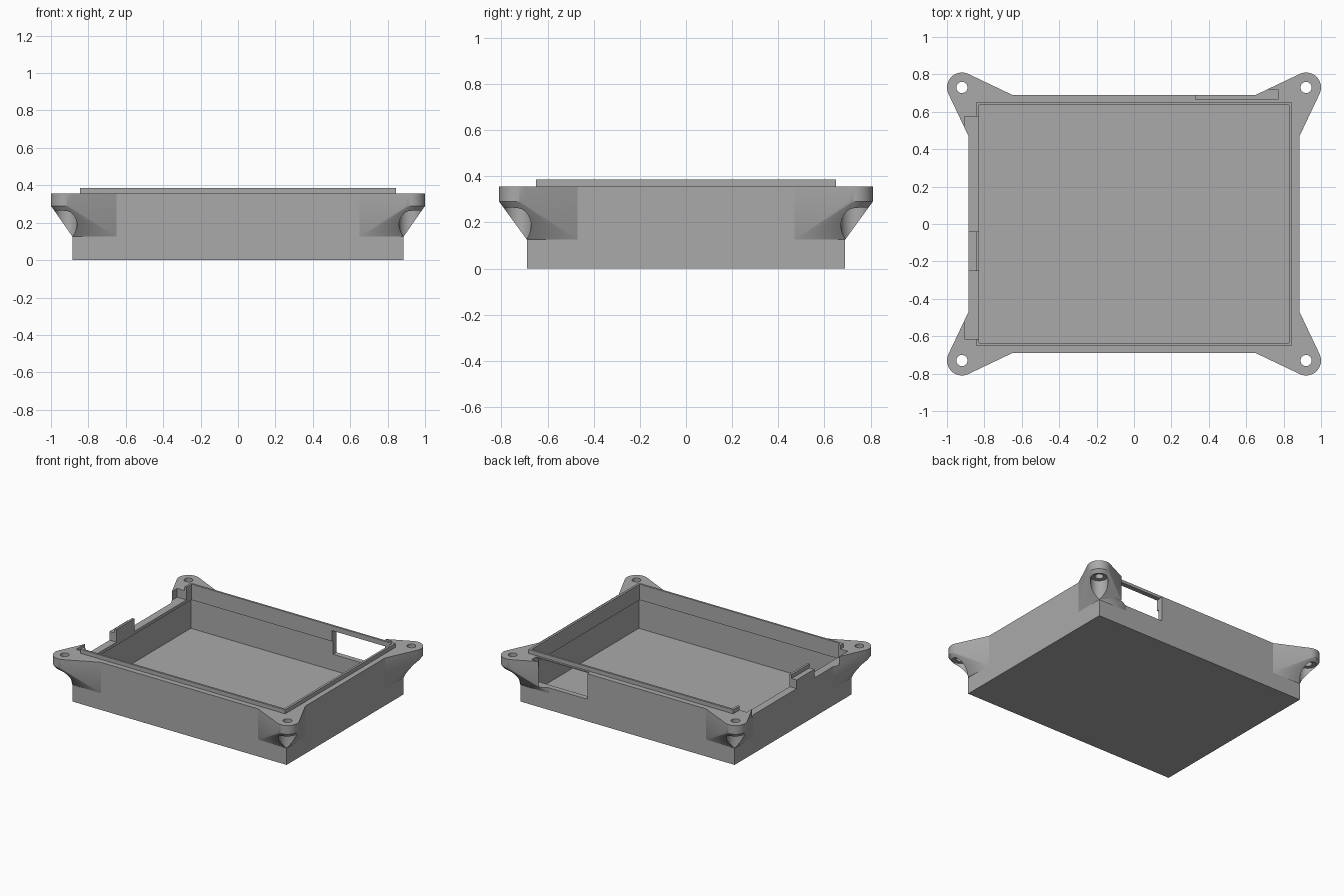
import bpy, bmesh, math
from mathutils import Matrix, Vector

old = bpy.data.objects.get("Cube")
if old:
    bpy.data.objects.remove(old, do_unlink=True)

grey = bpy.data.materials.new("plain_grey")
grey.use_nodes = True
colour = (0.4, 0.4, 0.4, 1)
grey.diffuse_color = colour
grey.node_tree.nodes["Principled BSDF"].inputs["Base Color"].default_value = colour

WALL_X, WALL_Y, RIM = 0.885, 0.69, 0.355
LIP_TOP = 0.385


def make_object(name, bm):
    bmesh.ops.recalc_face_normals(bm, faces=bm.faces)
    mesh = bpy.data.meshes.new(name)
    bm.to_mesh(mesh)
    bm.free()
    mesh.materials.append(grey)
    obj = bpy.data.objects.new(name, mesh)
    bpy.context.collection.objects.link(obj)
    return obj


def box(name, x0, x1, y0, y1, z0, z1):
    bm = bmesh.new()
    bmesh.ops.create_cube(bm, size=1)
    for v in bm.verts:
        v.co = ((x0 + x1) / 2 + v.co.x * (x1 - x0),
                (y0 + y1) / 2 + v.co.y * (y1 - y0),
                (z0 + z1) / 2 + v.co.z * (z1 - z0))
    return make_object(name, bm)


def cone(name, x, y, r_low, r_high, z0, z1):
    bm = bmesh.new()
    bmesh.ops.create_cone(bm, cap_ends=True, segments=32, radius1=r_low, radius2=r_high,
                          depth=z1 - z0, matrix=Matrix.Translation((x, y, (z0 + z1) / 2)))
    return make_object(name, bm)


def combine(target, tool, operation):
    mod = target.modifiers.new("combine", "BOOLEAN")
    mod.operation, mod.solver, mod.object = operation, "EXACT", tool
    bpy.context.view_layer.objects.active = target
    bpy.ops.object.modifier_apply(modifier=mod.name)
    bpy.data.objects.remove(tool, do_unlink=True)


def mounting_ear(sx, sy):
    # round lug blended down to the box corner
    bm = bmesh.new()
    for i in range(48):
        a = math.tau * i / 48
        for z in (0.29, RIM):
            bm.verts.new((sx * (0.92 + 0.08 * math.cos(a)), sy * (0.73 + 0.08 * math.sin(a)), z))
    for x, y in ((0.65, WALL_Y), (0.65, 0.67), (WALL_X, 0.47), (0.865, 0.47), (WALL_X, WALL_Y)):
        for z in (0.125, RIM):
            bm.verts.new((sx * x, sy * y, z))
    hull = bmesh.ops.convex_hull(bm, input=bm.verts)
    loose = set(hull["geom_interior"] + hull["geom_unused"])
    bmesh.ops.delete(bm, geom=[v for v in loose if isinstance(v, bmesh.types.BMVert)],
                     context="VERTS")
    bmesh.ops.dissolve_limit(bm, angle_limit=0.01, verts=bm.verts, edges=bm.edges)
    return make_object("mounting_ear", bm)


# Outer shell with raised lip
case = box("enclosure_base", -WALL_X, WALL_X, -WALL_Y, WALL_Y, 0, RIM)
combine(case, box("lip", -0.845, 0.845, -0.65, 0.65, 0.1, LIP_TOP), "UNION")
corners = [(sx, sy) for sx in (-1, 1) for sy in (-1, 1)]
for sx, sy in corners:
    combine(case, mounting_ear(sx, sy), "UNION")

# Cavity, narrower where the lip is set in
combine(case, box("cavity", -0.845, 0.845, -0.65, 0.65, 0.045, 0.267), "DIFFERENCE")
combine(case, box("opening", -0.828, 0.828, -0.635, 0.635, 0.2, 0.5), "DIFFERENCE")

# Screw holes and screw head pockets
for sx, sy in corners:
    x, y = sx * 0.92, sy * 0.73
    combine(case, cone("screw_hole", x, y, 0.03, 0.03, 0.2, 0.5), "DIFFERENCE")
    combine(case, cone("head_pocket", x, y, 0.06, 0.06, 0.19, 0.275), "DIFFERENCE")
    combine(case, cone("pocket_tip", x, y, 0.048, 0.06, 0.1, 0.19), "DIFFERENCE")

# Rear window with a bar left above it
combine(case, box("window", 0.33, 0.77, 0.55, 0.72, 0.165, 0.348), "DIFFERENCE")
combine(case, box("window_recess", 0.33, 0.77, 0.665, 0.72, 0.165, 0.5), "DIFFERENCE")

# Side wall notches on either side of the tab
for y0, y1 in ((-0.615, -0.25), (-0.04, 0.575)):
    combine(case, box("side_notch", -0.905, -0.8, y0, y1, 0.29, 0.5), "DIFFERENCE")

# Smooth the round parts only
bpy.ops.object.select_all(action="DESELECT")
case.select_set(True)
bpy.context.view_layer.objects.active = case
bpy.ops.object.shade_smooth_by_angle(angle=math.radians(25))
